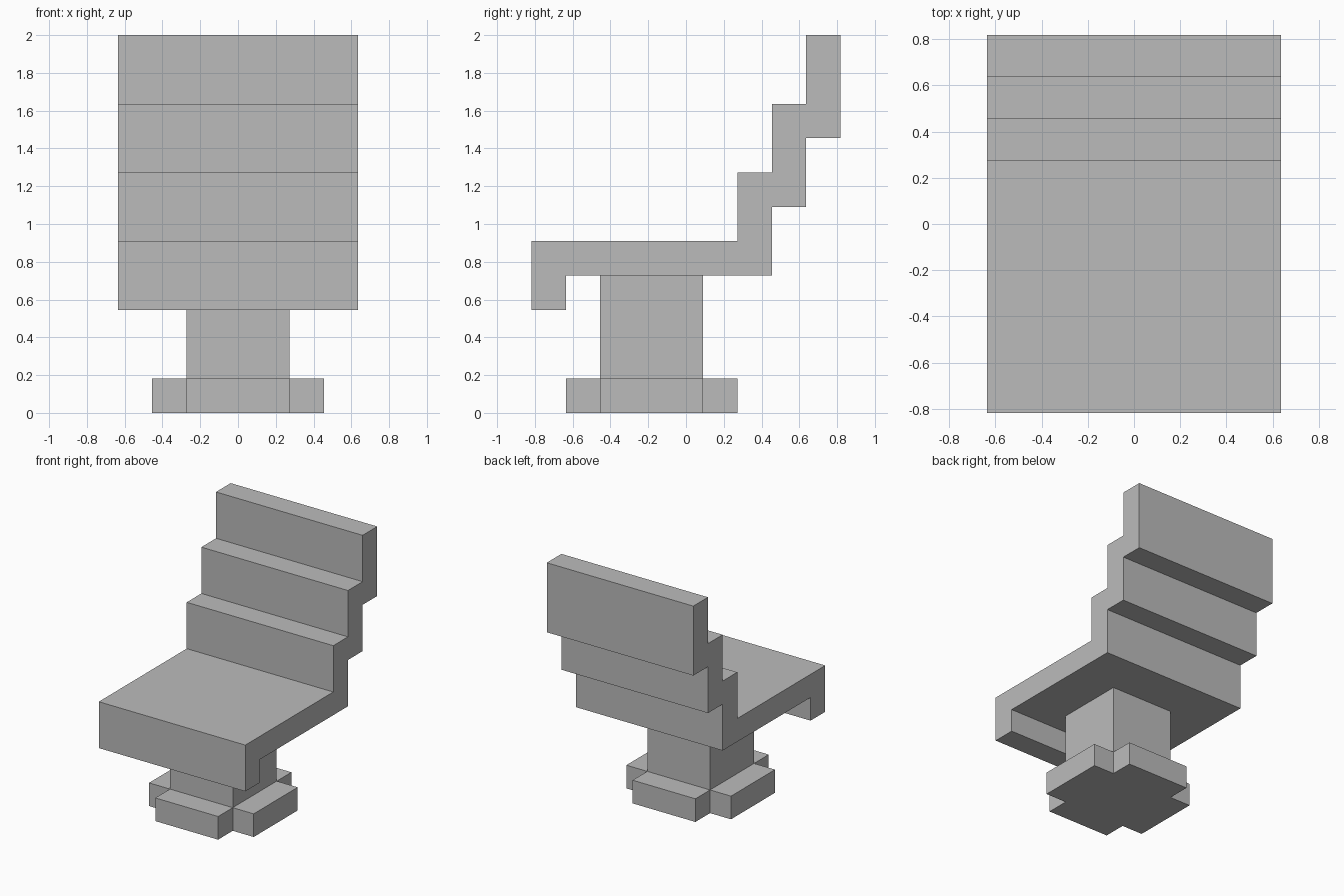
import bpy
import bmesh
from mathutils import Vector

U = 2 / 11  # one block of the stepped design

cube = bpy.data.objects.get("Cube")
if cube:
    bpy.data.objects.remove(cube, do_unlink=True)

grey = bpy.data.materials.new("plain grey")
grey.use_nodes = True
grey.diffuse_color = (0.5, 0.5, 0.5, 1)
grey.node_tree.nodes["Principled BSDF"].inputs["Base Color"].default_value = (0.5, 0.5, 0.5, 1)


def extrude_profile(name, points, offset):
    """Extrude a flat outline (in blocks) along offset into a closed solid."""
    bm = bmesh.new()
    face = bm.faces.new([bm.verts.new(Vector(p) * U) for p in points])
    result = bmesh.ops.extrude_face_region(bm, geom=[face], use_keep_orig=True)
    moved = [g for g in result["geom"] if isinstance(g, bmesh.types.BMVert)]
    bmesh.ops.translate(bm, verts=moved, vec=Vector(offset) * U)
    bmesh.ops.recalc_face_normals(bm, faces=bm.faces[:])
    mesh = bpy.data.meshes.new(name)
    bm.to_mesh(mesh)
    bm.free()
    mesh.materials.append(grey)
    obj = bpy.data.objects.new(name, mesh)
    bpy.context.collection.objects.link(obj)
    return obj


# Seat with front lip and stepped backrest: side outline (y, z) swept across x
side = [(-4.5, 3), (-3.5, 3), (-3.5, 4), (2.5, 4), (2.5, 6), (3.5, 6), (3.5, 8),
        (4.5, 8), (4.5, 11), (3.5, 11), (3.5, 9), (2.5, 9), (2.5, 7), (1.5, 7),
        (1.5, 5), (-4.5, 5)]
extrude_profile("seat_and_backrest", [(-3.5, y, z) for y, z in side], (7, 0, 0))

# Square pedestal and cross-shaped foot, both centred one block forward
CY = -1
square = [(-1.5, -1.5), (1.5, -1.5), (1.5, 1.5), (-1.5, 1.5)]
extrude_profile("pedestal", [(x, y + CY, 1) for x, y in square], (0, 0, 3))

cross = []
for sx, sy in ((1, 1), (-1, 1), (-1, -1), (1, -1)):
    corner = [(2.5 * sx, 1.5 * sy), (1.5 * sx, 1.5 * sy), (1.5 * sx, 2.5 * sy)]
    cross += corner if sx * sy > 0 else corner[::-1]
extrude_profile("cross_foot", [(x, y + CY, 0) for x, y in cross], (0, 0, 1))
